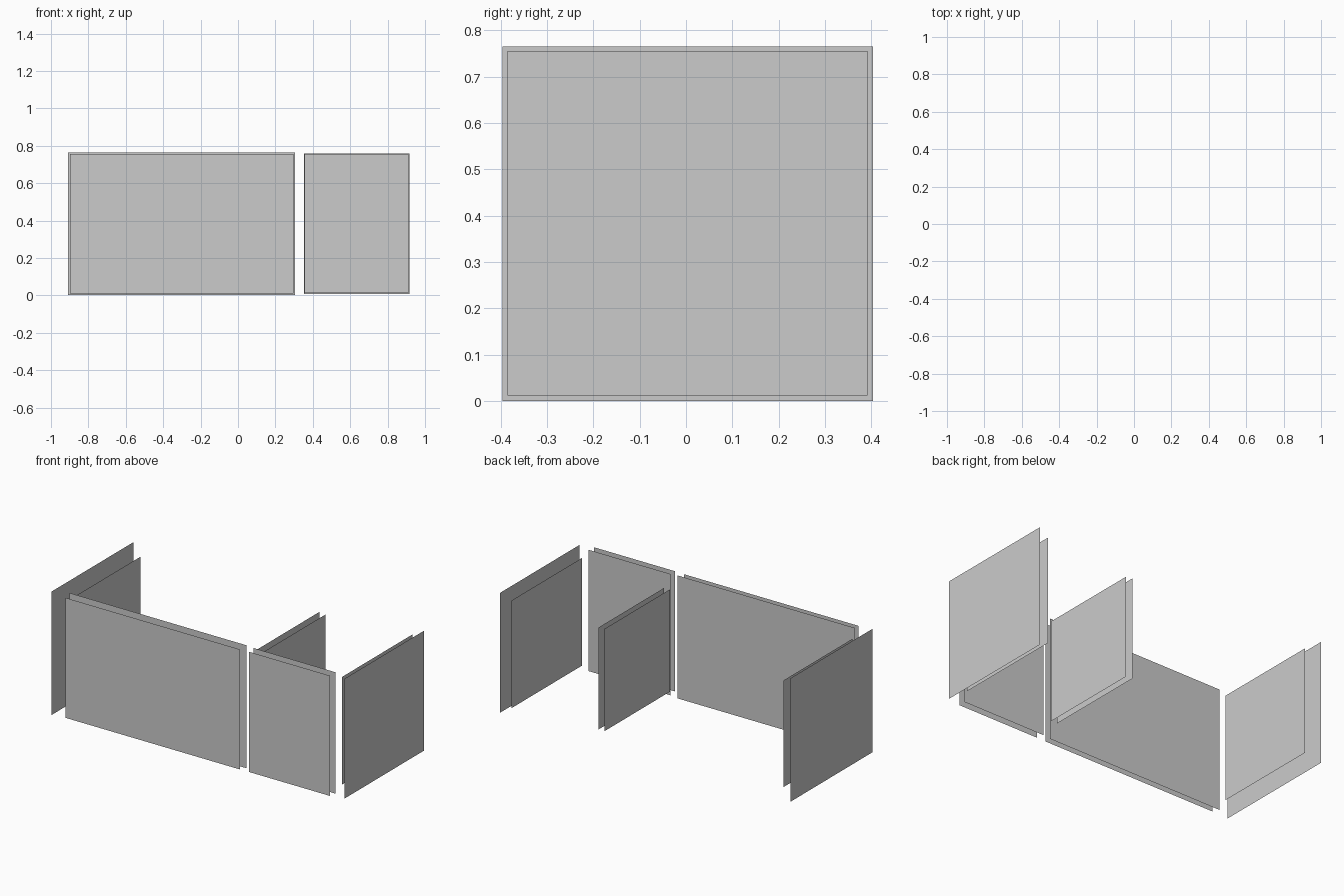
import bpy

if "Cube" in bpy.data.objects:
    bpy.data.objects.remove(bpy.data.objects["Cube"])


def panel(name, axis, pos, u, v, flip=False):
    """Single flat sheet, normal along axis; u = span along the other horizontal axis, v = z span."""
    corners = [(u[0], v[0]), (u[1], v[0]), (u[1], v[1]), (u[0], v[1])]
    if axis == 'x':
        verts = [(pos, a, z) for a, z in corners]
    else:
        verts = [(a, pos, z) for a, z in corners]
    face = (3, 2, 1, 0) if flip else (0, 1, 2, 3)
    mesh = bpy.data.meshes.new(name)
    mesh.from_pydata(verts, [], [face])
    obj = bpy.data.objects.new(name, mesh)
    bpy.context.collection.objects.link(obj)
    return obj


# Wide front wall, outer and inner skins
panel("wide_front_outer", 'y', -0.403, (-0.899, 0.296), (0.011, 0.755))
panel("wide_front_inner", 'y', -0.353, (-0.908, 0.305), (0.002, 0.764), True)

# Narrow front wall, outer and inner skins
panel("narrow_front_outer", 'y', -0.403, (0.356, 0.912), (0.012, 0.757))
panel("narrow_front_inner", 'y', -0.353, (0.353, 0.916), (0.008, 0.760), True)

# Left end wall
panel("left_end_outer", 'x', -1.0, (-0.396, 0.403), (0.0, 0.765), True)
panel("left_end_inner", 'x', -0.92, (-0.315, 0.361), (0.052, 0.713))

# Right end wall
panel("right_end_outer", 'x', 1.0, (-0.385, 0.392), (0.012, 0.755))
panel("right_end_inner", 'x', 0.932, (-0.315, 0.379), (0.053, 0.72), True)

# Divider between the two compartments
panel("divider_left_face", 'x', 0.310, (-0.288, 0.356), (0.068, 0.702), True)
panel("divider_right_face", 'x', 0.353, (-0.289, 0.351), (0.066, 0.698))
